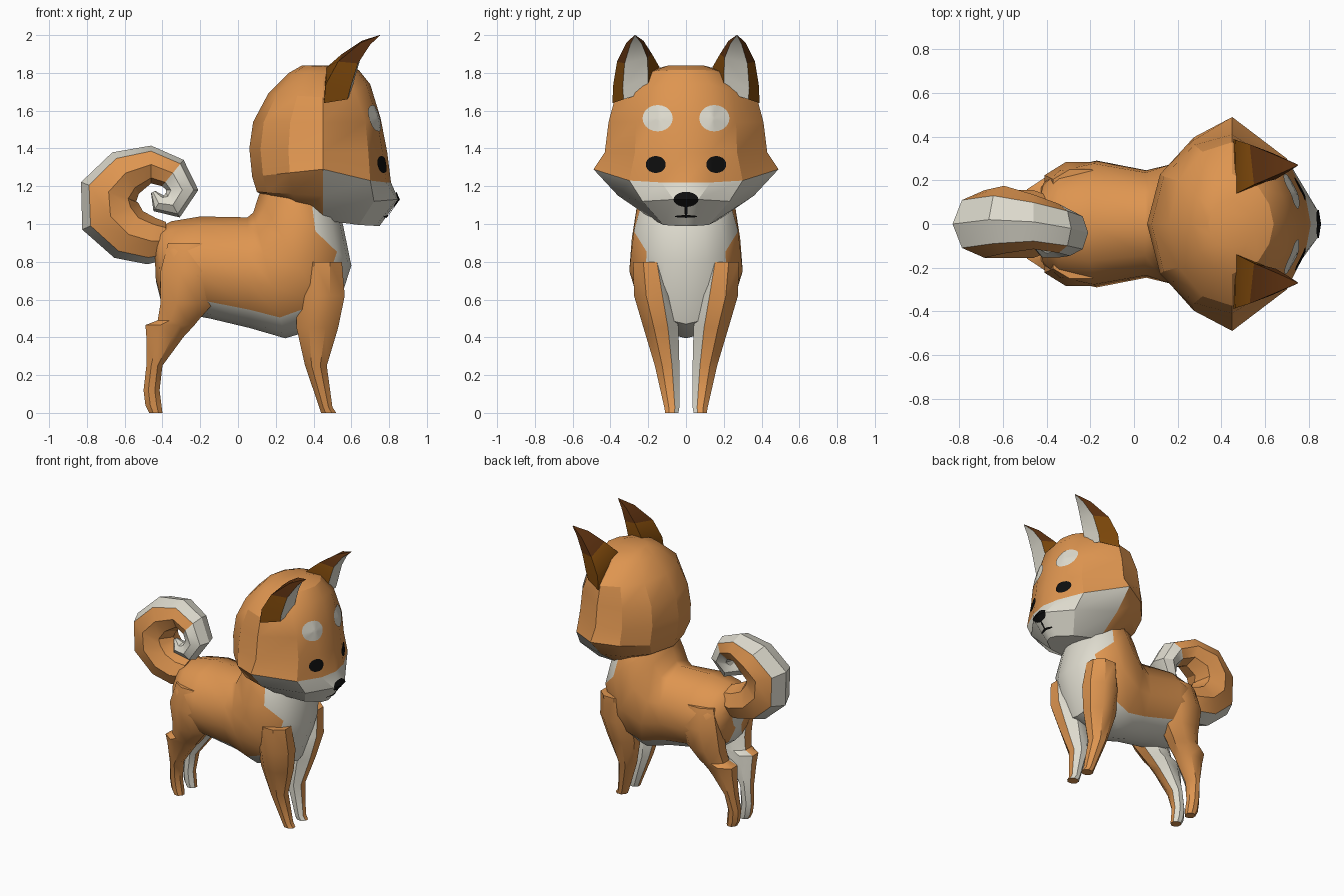
import bpy, bmesh, math
from mathutils import Vector
from mathutils.bvhtree import BVHTree

if "Cube" in bpy.data.objects:
    bpy.data.objects.remove(bpy.data.objects["Cube"])


def material(name, rgb):
    m = bpy.data.materials.new(name)
    m.diffuse_color = [((c / 255 + 0.055) / 1.055) ** 2.4 for c in rgb] + [1]
    m.use_nodes = True
    m.node_tree.nodes["Principled BSDF"].inputs["Base Color"].default_value = m.diffuse_color
    return m


orange = material("orange fur", (222, 149, 80))
white = material("cream fur", (222, 219, 206))
brown = material("ear brown", (132, 76, 12))
dark = material("ear tip brown", (96, 51, 17))
black = material("black", (14, 14, 14))


def finish(name, bm, mats, angle=32):
    bmesh.ops.recalc_face_normals(bm, faces=bm.faces)
    me = bpy.data.meshes.new(name)
    bm.to_mesh(me)
    for m in mats:
        me.materials.append(m)
    me.shade_smooth()
    me.set_sharp_from_angle(angle=math.radians(angle))
    ob = bpy.data.objects.new(name, me)
    bpy.context.collection.objects.link(ob)
    return ob


def loft(name, rings, mats, rule, caps=(0, 0), angle=32):
    """Skin closed rings; rule(ring, half segment, segment) gives the material slot."""
    bm = bmesh.new()
    vs = [[bm.verts.new(p) for p in r] for r in rings]
    n = len(rings[0])
    for i in range(len(vs) - 1):
        for j in range(n):
            k = (j + 1) % n
            f = bm.faces.new((vs[i][j], vs[i][k], vs[i + 1][k], vs[i + 1][j]))
            f.material_index = rule(i, min(j, n - 1 - j), j)
    for ring, slot in zip((vs[0], vs[-1]), caps):
        bm.faces.new(ring).material_index = slot
    return finish(name, bm, mats, angle)


def mirror_ring(half):
    return half + [(x, -y, z) for x, y, z in half[-2:0:-1]]


# Body and neck: rings fan from rump to throat (top x,z, bottom x,z, half width)
body_rows = [
    (-.445, .94, -.435, .70, .08), (-.42, .98, -.41, .60, .19), (-.35, 1.015, -.32, .53, .26),
    (-.20, 1.04, -.15, .50, .295), (.05, 1.035, .06, .45, .25), (.08, 1.06, .25, .395, .28),
    (.11, 1.15, .50, .47, .305), (.14, 1.22, .60, .78, .28), (.16, 1.25, .555, 1.0, .24),
    (.25, 1.30, .50, 1.15, .17)]
body_angles = [math.radians(a) for a in (0, 24, 48, 80, 110, 145, 180)]
rings = []
for tx, tz, bx, bz, w in body_rows:
    cx, cz, ux, uz = (tx + bx) / 2, (tz + bz) / 2, (tx - bx) / 2, (tz - bz) / 2
    rings.append(mirror_ring([(cx - ux * math.cos(a), w * math.sin(a), cz - uz * math.cos(a))
                              for a in body_angles]))
loft("body", rings, [orange, white],
     lambda i, h, j: int((i >= 2 and h < 2) or (i >= 7 and h < 3) or (i < 2 and h < 1)), (1, 0), 40)

# Head: z of back, side, corner, front; x of back and front; half width; face corner; snout point
head_rows = [
    (1.84, 1.835, 1.84, 1.84, .34, .56, .11, .52, .09, .55, .04),
    (1.80, 1.80, 1.81, 1.815, .27, .64, .23, .57, .17, .62, .09),
    (1.69, 1.67, 1.70, 1.74, .16, .70, .375, .62, .25, .68, .13),
    (1.54, 1.54, 1.54, 1.56, .08, .755, .41, .675, .265, .735, .14),
    (1.40, 1.38, 1.38, 1.38, .06, .79, .43, .69, .27, .765, .13),
    (1.25, 1.29, 1.23, 1.22, .075, .81, .49, .70, .30, .785, .13),
    (1.17, 1.15, 1.12, 1.13, .10, .85, .36, .72, .23, .84, .065),
    (1.12, 1.02, .995, .99, .20, .75, .17, .64, .12, .73, .05)]
rings = []
for zb, zs, zc, zf, xb, xf, w, xc, yc, xm, ym in head_rows:
    half = []
    for a in (0, 32, 62):
        c, s = math.cos(math.radians(a)), math.sin(math.radians(a))
        half.append((.45 - (.45 - xb) * c, min(w, .45) * s, zs + (zb - zs) * c))
    half += [(.45, w, zs), (xc, yc, zc), (xm, ym, zf), (xf, 0, zf)]
    rings.append(mirror_ring(half))
head = loft("head", rings, [orange, white], lambda i, h, j: int(i >= 5 and h >= 3), (0, 1), 26)

# Curled tail: x, z, radius, sideways shift
tail_rows = [
    (-.38, .91, .10, 0), (-.46, .91, .125, 0), (-.58, .945, .145, 0), (-.675, 1.04, .165, 0),
    (-.685, 1.17, .155, 0), (-.595, 1.27, .13, .02), (-.46, 1.315, .10, .01),
    (-.345, 1.27, .09, -.02), (-.295, 1.18, .085, -.04), (-.345, 1.10, .075, -.06),
    (-.42, 1.11, .05, -.09), (-.45, 1.17, .012, -.10)]
rings = []
for i, (x, z, r, y) in enumerate(tail_rows):
    p, q = tail_rows[max(i - 1, 0)], tail_rows[min(i + 1, len(tail_rows) - 1)]
    t = Vector((q[0] - p[0], q[1] - p[1])).normalized()
    ry = min(.155, r * 1.25)
    ring = []
    for k in range(8):
        c, s = r * math.cos(k * math.pi / 4), ry * math.sin(k * math.pi / 4)
        ring.append((x - t.y * c, y + s, z + t.x * c))
    rings.append(ring)
loft("tail", rings, [orange, white], lambda i, h, j: int(i >= 7 or h == 0))

# Legs: z, x range, inner and outer y
front_rows = [
    (0, .44, .52, .04, .11), (.03, .43, .50, .035, .115), (.25, .355, .47, .035, .165),
    (.45, .31, .53, .04, .225), (.62, .31, .565, .06, .275), (.80, .34, .55, .10, .28)]
rear_rows = [
    (0, -.47, -.40, .04, .11), (.04, -.49, -.405, .035, .115), (.12, -.50, -.415, .035, .12),
    (.25, -.485, -.40, .035, .15), (.40, -.485, -.29, .04, .19), (.465, -.49, -.23, .04, .21),
    (.49, -.425, -.21, .045, .22), (.58, -.41, -.13, .05, .25), (.75, -.41, -.08, .08, .285),
    (.90, -.37, -.12, .10, .25)]
octagon = [(1, -.4), (1, .4), (.4, 1), (-.4, 1), (-1, .4), (-1, -.4), (-.4, -1), (.4, -1)]
for label, rows in (("front", front_rows), ("rear", rear_rows)):
    for side, sname in ((1, "left"), (-1, "right")):
        rings = [[((x0 + x1) / 2 + (x1 - x0) / 2 * a, side * ((y0 + y1) / 2 + (y1 - y0) / 2 * b), z)
                  for a, b in octagon] for z, x0, x1, y0, y1 in rows]
        loft(f"{label}_leg_{sname}", rings, [orange, white],
             lambda i, h, j: int(j in (5, 6, 7)), (0, 0), 40)

# Ears: four-sided horns with a pale front
ear_rings = [
    [(.58, .33, 1.66), (.60, .20, 1.70), (.46, .13, 1.80), (.455, .39, 1.64)],
    [(.595, .335, 1.72), (.62, .20, 1.78), (.47, .14, 1.83), (.465, .385, 1.74)],
    [(.635, .325, 1.85), (.65, .205, 1.88), (.55, .18, 1.90), (.53, .365, 1.86)],
    [(.70, .295, 1.95), (.70, .235, 1.955), (.655, .225, 1.97), (.65, .315, 1.96)],
    [(.752, .272, 1.998), (.752, .268, 1.998), (.75, .268, 2.0), (.75, .272, 2.0)]]
for side, sname in ((1, "left"), (-1, "right")):
    loft("ear_" + sname, [[(x, side * y, z) for x, y, z in r] for r in ear_rings],
         [brown, white, dark], lambda i, h, j: 1 if j == 0 else (0 if i < 2 else 2), (0, 2))

# Face markings: thin oval skins laid on the head surface
tree = BVHTree.FromObject(head, bpy.context.evaluated_depsgraph_get())


def marking(name, y, z, ry, rz, mat, sides=20, steps=5):
    bm = bmesh.new()

    def on_head(py, pz):
        hit = tree.ray_cast(Vector((2, py, pz)), Vector((-1, 0, 0)))[0]
        return bm.verts.new((hit.x + .007, py, pz))

    centre = on_head(y, z)
    previous = None
    for s in range(1, steps + 1):
        ring = [on_head(y + ry * s / steps * math.cos(k * math.tau / sides),
                        z + rz * s / steps * math.sin(k * math.tau / sides)) for k in range(sides)]
        for k in range(sides):
            n = (k + 1) % sides
            if previous:
                bm.faces.new((previous[k], ring[k], ring[n], previous[n]))
            else:
                bm.faces.new((centre, ring[k], ring[n]))
        previous = ring
    finish(name, bm, [mat])


for side, sname in ((1, "left"), (-1, "right")):
    marking("eye_" + sname, side * .16, 1.315, .053, .045, black)
    marking("brow_spot_" + sname, side * .15, 1.56, .08, .07, white)
marking("nose", 0, 1.13, .066, .04, black)
marking("mouth_line", 0, 1.075, .008, .04, black)
marking("mouth", 0, 1.04, .06, .007, black)
